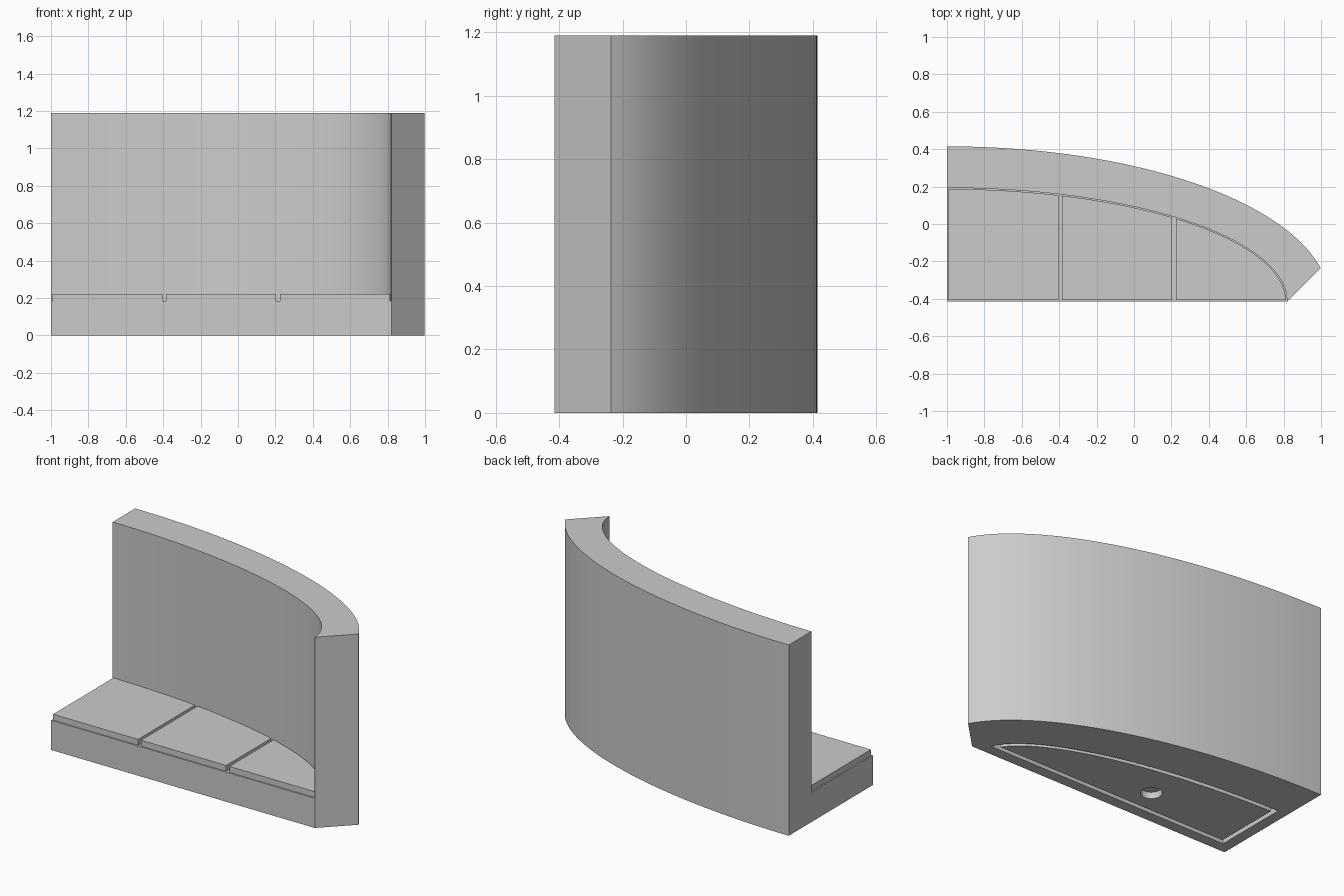
import bpy, bmesh
from math import sin, cos, asin, acos, pi

if "Cube" in bpy.data.objects:
    bpy.data.objects.remove(bpy.data.objects["Cube"], do_unlink=True)

LEFT, FRONT = -1.0, -0.414      # shared centre of the quarter ellipses
HEIGHT, SEAT, TILE_TOP = 1.19, 0.185, 0.222
A, B = 1.82, 0.607              # inner curve radii
OUT_A, OUT_B = 2.046, 0.829     # outer curve radii

grey = bpy.data.materials.new("plain grey")
grey.use_nodes = True
grey.diffuse_color = (0.6, 0.6, 0.6, 1)
grey.node_tree.nodes["Principled BSDF"].inputs["Base Color"].default_value = (0.6, 0.6, 0.6, 1)


def arc(a, b, t0, t1, n=56):
    """Points on an ellipse around the front corner."""
    ts = [t0 + (t1 - t0) * i / n for i in range(n + 1)]
    return [(LEFT + a * cos(t), FRONT + b * sin(t)) for t in ts]


def inset_outline(d):
    """Quarter-ellipse floor outline, shrunk by d on every side."""
    a, b = A - d, B - d
    return [(LEFT + d, FRONT + d)] + arc(a, b, asin(d / b), acos(d / a))


def prism(name, outline, z0, z1, inner=None):
    """Extrude an outline; with an inner outline it becomes a ring."""
    bm = bmesh.new()
    n = len(outline)
    lo, hi = ([bm.verts.new((x, y, z)) for x, y in outline] for z in (z0, z1))
    if inner:
        ilo, ihi = ([bm.verts.new((x, y, z)) for x, y in inner] for z in (z0, z1))
    else:
        bm.faces.new(lo)
        bm.faces.new(hi)
    for i in range(n):
        j = (i + 1) % n
        bm.faces.new((lo[i], lo[j], hi[j], hi[i]))
        if inner:
            bm.faces.new((ilo[i], ilo[j], ihi[j], ihi[i]))
            bm.faces.new((lo[i], lo[j], ilo[j], ilo[i]))
            bm.faces.new((hi[i], hi[j], ihi[j], ihi[i]))
    bmesh.ops.recalc_face_normals(bm, faces=bm.faces)
    mesh = bpy.data.meshes.new(name)
    bm.to_mesh(mesh)
    bm.free()
    mesh.materials.append(grey)
    ob = bpy.data.objects.new(name, mesh)
    bpy.context.collection.objects.link(ob)
    return ob


def activate(ob):
    bpy.ops.object.select_all(action="DESELECT")
    ob.select_set(True)
    bpy.context.view_layer.objects.active = ob


def cut(ob, cutter):
    activate(ob)
    mod = ob.modifiers.new("cut", "BOOLEAN")
    mod.operation, mod.solver, mod.object = "DIFFERENCE", "EXACT", cutter
    bpy.ops.object.modifier_apply(modifier=mod.name)
    bpy.data.objects.remove(cutter, do_unlink=True)


# Curved wall and base in one block, with a mitred end
block = prism("wall_and_base",
              [(LEFT, FRONT), (LEFT + A, FRONT)] + arc(OUT_A, OUT_B, asin(0.178 / OUT_B), pi / 2),
              0, HEIGHT)

# Open space above the base
space = arc(A - 0.002, B, 0, pi / 2)
space += [(-1.2, FRONT + B), (-1.2, -0.6), (LEFT + A - 0.002, -0.6)]
cut(block, prism("space_cutter", space, SEAT, HEIGHT + 0.2))

# Groove and round hole in the underside
cut(block, prism("groove_cutter", inset_outline(0.067), -0.1, 0.04, inset_outline(0.095)))
hole = [(-0.27 + 0.06 * cos(i * pi / 16), -0.174 + 0.06 * sin(i * pi / 16)) for i in range(32)]
cut(block, prism("hole_cutter", hole, -0.1, 0.04))
activate(block)
bpy.ops.object.shade_smooth_by_angle(angle=pi / 6)

# Three floor tiles with narrow gaps
a, b = A - 0.008, B - 0.006
for name, x0, x1 in (("right_tile", -0.992, -0.405),
                     ("middle_tile", -0.385, 0.203),
                     ("left_tile", 0.225, LEFT + a)):
    curve = arc(a, b, acos(min(1, (x1 - LEFT) / a)), acos((x0 - LEFT) / a), 28)
    front = FRONT + 0.008
    curve = [(x, max(y, front + 0.002)) for x, y in curve]
    tile = prism(name, [(x0, front), (x1, front)] + curve, SEAT, TILE_TOP)
    activate(tile)
    bpy.ops.object.shade_smooth_by_angle(angle=pi / 6)
